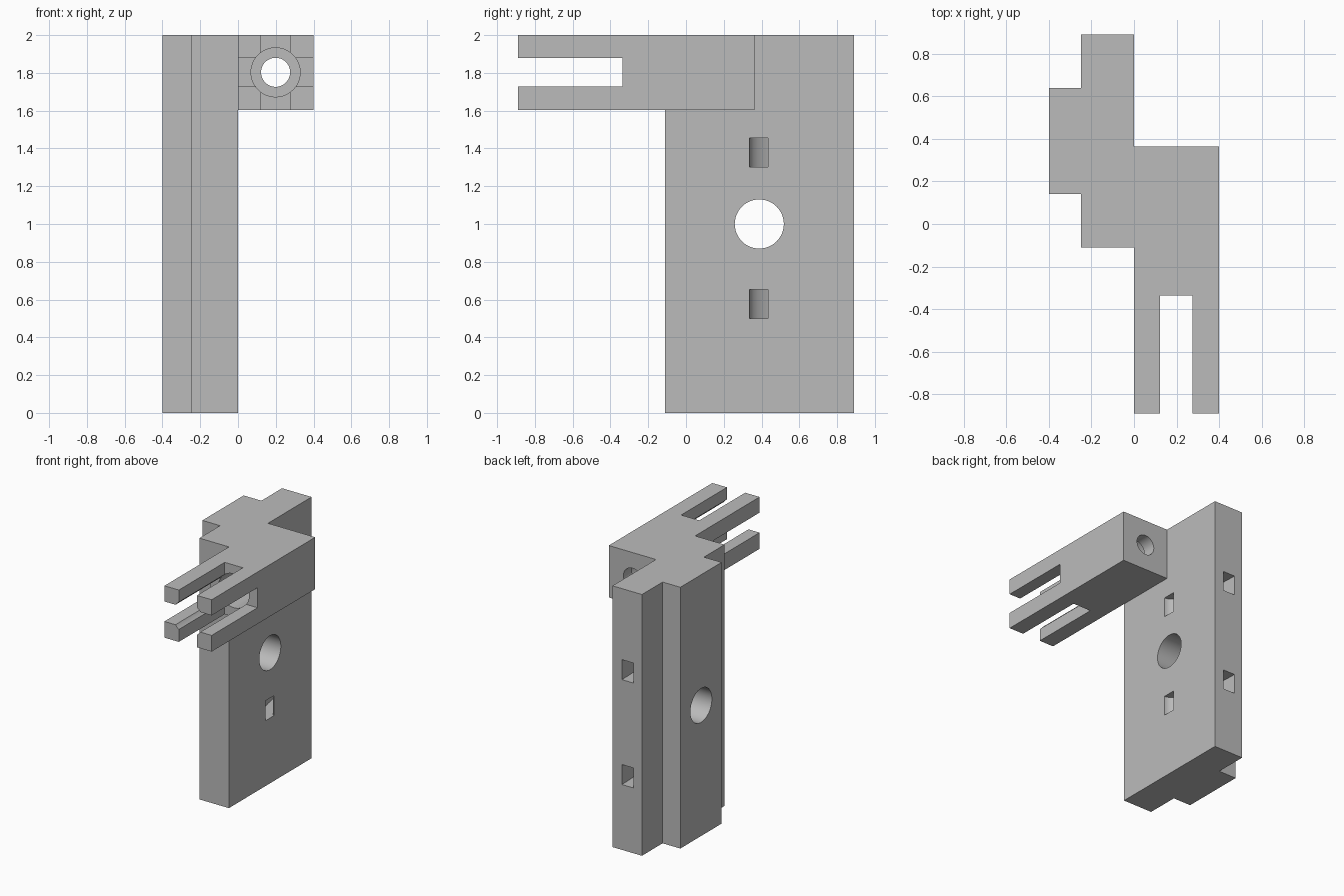
import bpy, bmesh, math
from mathutils import Matrix

if "Cube" in bpy.data.objects:
    bpy.data.objects.remove(bpy.data.objects["Cube"])

grey = bpy.data.materials.new("light grey")
grey.diffuse_color = (0.5, 0.5, 0.5, 1)
grey.use_nodes = True
grey.node_tree.nodes["Principled BSDF"].inputs["Base Color"].default_value = grey.diffuse_color


def add_object(name, bm):
    bmesh.ops.recalc_face_normals(bm, faces=bm.faces)
    mesh = bpy.data.meshes.new(name)
    bm.to_mesh(mesh)
    bm.free()
    mesh.materials.append(grey)
    obj = bpy.data.objects.new(name, mesh)
    bpy.context.collection.objects.link(obj)
    return obj


def prism(name, outline, z0, z1):
    """Extrude an xy outline between two heights."""
    bm = bmesh.new()
    face = bm.faces.new([bm.verts.new((x, y, z0)) for x, y in outline])
    top = bmesh.ops.extrude_face_region(bm, geom=[face])["geom"]
    verts = [v for v in top if isinstance(v, bmesh.types.BMVert)]
    bmesh.ops.translate(bm, verts=verts, vec=(0, 0, z1 - z0))
    return add_object(name, bm)


def box(name, x0, x1, y0, y1, z0, z1):
    return prism(name, [(x0, y0), (x1, y0), (x1, y1), (x0, y1)], z0, z1)


def cylinder(name, radius, length, centre, axis):
    bm = bmesh.new()
    turn = Matrix.Rotation(math.pi / 2, 4, "Y" if axis == "x" else "X")
    bmesh.ops.create_cone(bm, cap_ends=True, segments=48, radius1=radius,
                          radius2=radius, depth=length,
                          matrix=Matrix.Translation(centre) @ turn)
    return add_object(name, bm)


def combine(target, tool, operation):
    """Apply a boolean and remove the tool."""
    mod = target.modifiers.new("cut", "BOOLEAN")
    mod.operation, mod.solver, mod.object = operation, "EXACT", tool
    bpy.context.view_layer.objects.active = target
    bpy.ops.object.modifier_apply(modifier=mod.name)
    bpy.data.objects.remove(tool)


# Upright plate with a rib along its left face
bracket = prism("bracket", [(0, -0.11), (0, 0.89), (-0.25, 0.89), (-0.25, 0.64),
                            (-0.4, 0.64), (-0.4, 0.14), (-0.25, 0.14),
                            (-0.25, -0.11)], 0, 2)

# Forward arm at the top
combine(bracket, box("arm", 0, 0.4, -0.89, 0.363, 1.603, 2), "UNION")

# Crossed slots split the arm into four prongs
combine(bracket, box("upright_slot", 0.122, 0.276, -1, -0.335, 1.5, 2.1), "DIFFERENCE")
combine(bracket, box("level_slot", -0.1, 0.5, -1, -0.335, 1.727, 1.88), "DIFFERENCE")

# Wide bore from the front, narrow hole through the back wall
combine(bracket, cylinder("bore", 0.13, 1.26, (0.199, -0.37, 1.803), "y"), "DIFFERENCE")
combine(bracket, cylinder("back_hole", 0.077, 0.5, (0.199, 0.25, 1.803), "y"), "DIFFERENCE")

# Round hole through plate and rib
combine(bracket, cylinder("round_hole", 0.13, 1, (-0.2, 0.388, 1.0), "x"), "DIFFERENCE")


# Curved tie channels running from the right face to the back face
def arc(a, b, steps=16):
    pts = [(-a * math.sin(t), 0.89 - b * math.cos(t))
           for t in (math.pi / 2 * i / steps for i in range(steps + 1))]
    return [(0.05, 0.89 - b)] + pts + [(-a, 0.95)]


for z in (0.5, 1.303):
    outline = arc(0.18, 0.555) + arc(0.08, 0.455)[::-1]
    combine(bracket, prism("tie_channel", outline, z, z + 0.153), "DIFFERENCE")

# Smooth the bores, keep the corners crisp
bpy.ops.object.select_all(action="DESELECT")
bracket.select_set(True)
bpy.context.view_layer.objects.active = bracket
bpy.ops.object.shade_smooth_by_angle(angle=math.radians(20))
